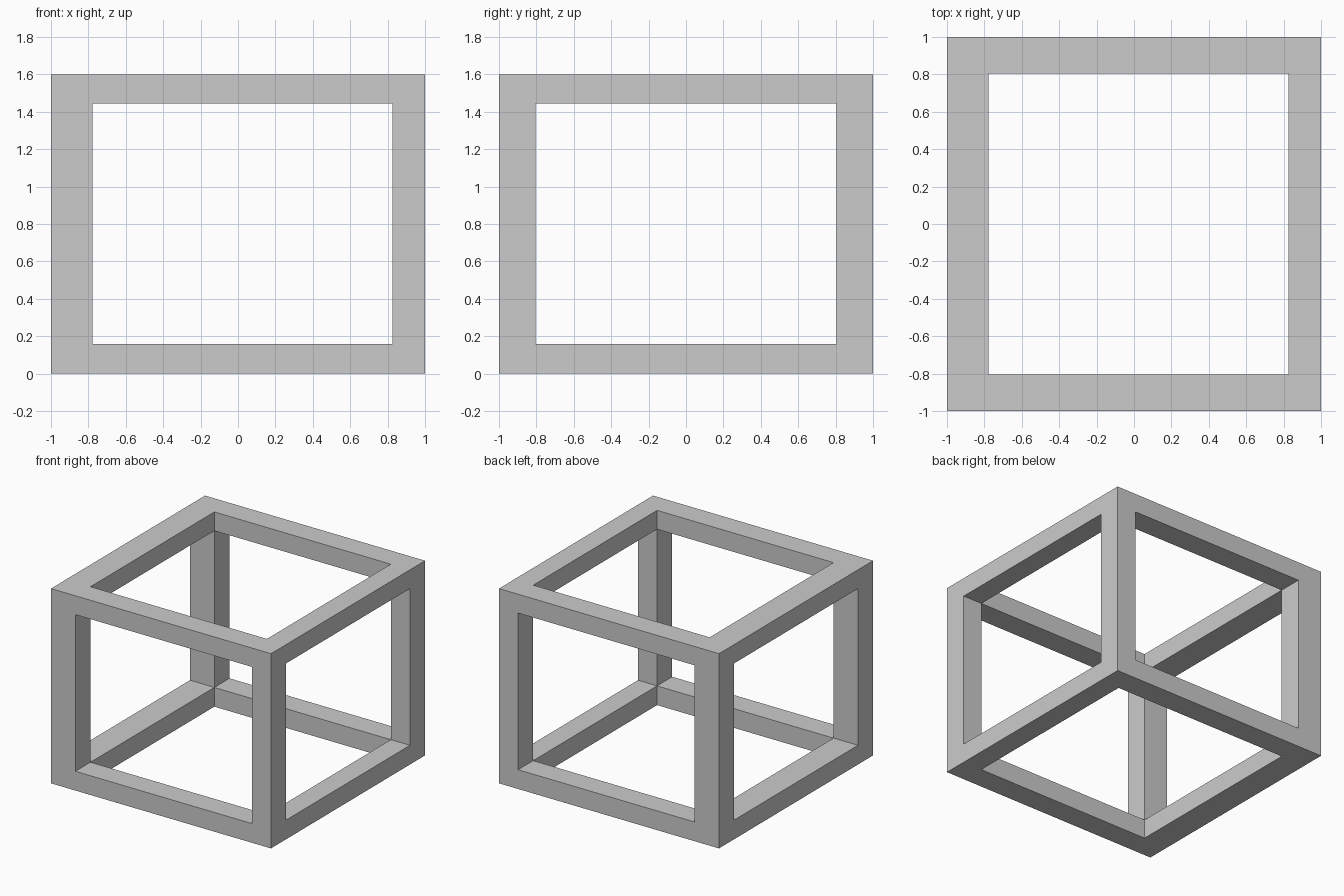
import bpy, bmesh
from itertools import product

if "Cube" in bpy.data.objects:
    bpy.data.objects.remove(bpy.data.objects["Cube"])

# Break lines per axis: outer edge, inner edge, inner edge, outer edge
CUTS = ((-1.0, -0.778, 0.826, 1.0),
        (-1.0, -0.804, 0.804, 1.0),
        (0.0, 0.158, 1.445, 1.6))


def solid(cell):
    """A cell belongs to a bar if at most one axis lies in the open middle."""
    return all(0 <= i <= 2 for i in cell) and sum(i == 1 for i in cell) <= 1


bm = bmesh.new()
verts = {k: bm.verts.new([CUTS[a][k[a]] for a in range(3)])
         for k in product(range(4), repeat=3)}

# Skin of the bars: one quad wherever a solid cell meets empty space
for cell in product(range(3), repeat=3):
    if not solid(cell):
        continue
    for axis, side in product(range(3), (0, 1)):
        neighbour = list(cell)
        neighbour[axis] += 2 * side - 1
        if solid(neighbour):
            continue
        u, v = (axis + 1) % 3, (axis + 2) % 3
        loop = []
        for du, dv in ((0, 0), (1, 0), (1, 1), (0, 1)):
            k = list(cell)
            k[axis] += side
            k[u] += du
            k[v] += dv
            loop.append(verts[tuple(k)])
        bm.faces.new(loop if side else loop[::-1])

# Open box frame
mesh = bpy.data.meshes.new("box_frame")
bm.to_mesh(mesh)
bm.free()
frame = bpy.data.objects.new("box_frame", mesh)
bpy.context.collection.objects.link(frame)
